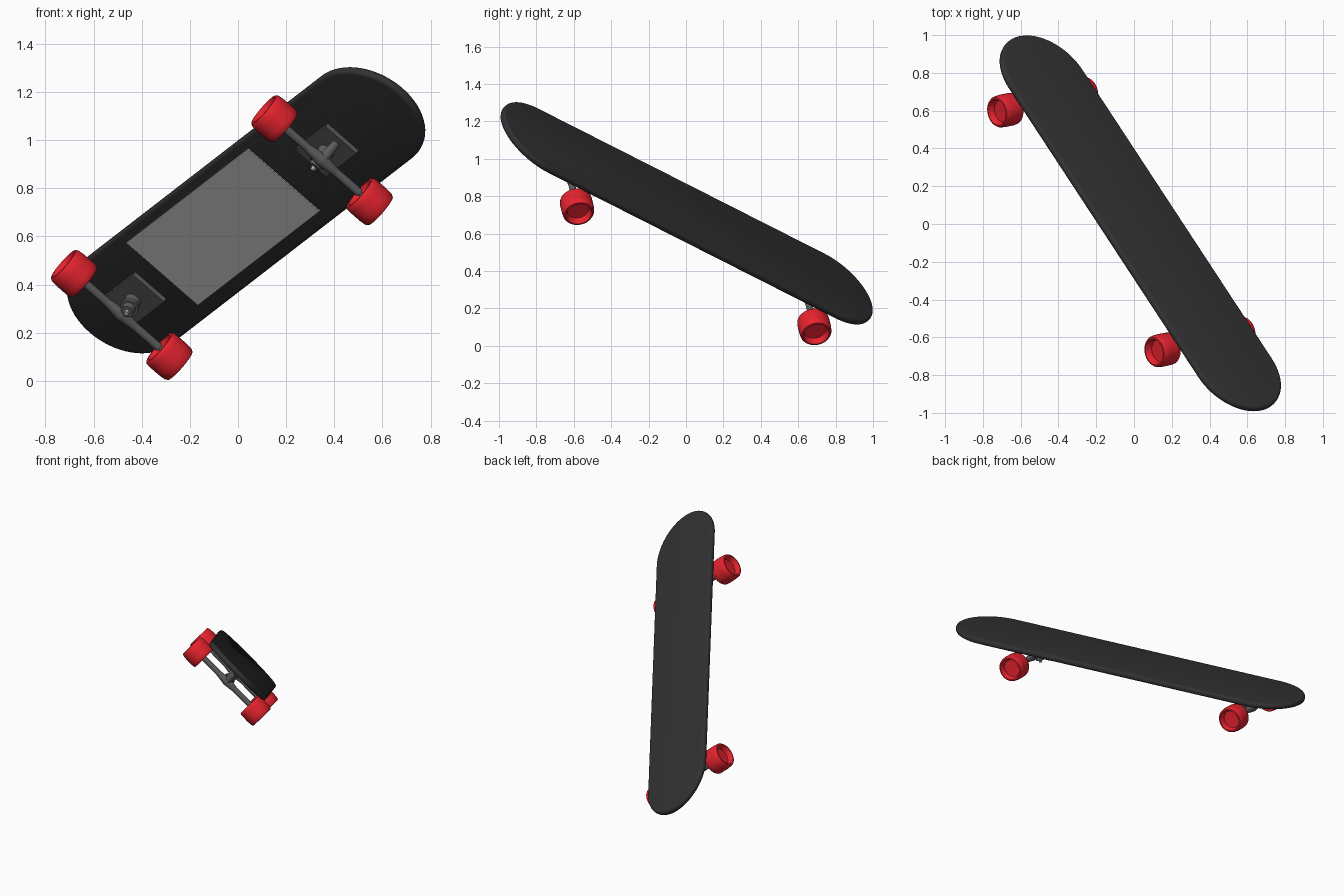
import bpy, bmesh, math
from mathutils import Vector, Matrix

if "Cube" in bpy.data.objects:
    bpy.data.objects.remove(bpy.data.objects["Cube"])

# Board frame: u along the deck, w along the axles, n out of the deck top
u = Vector((0.505, -0.770, 0.390)).normalized()
w = Vector((0.744, 0.160, -0.648))
w = (w - u * w.dot(u)).normalized()
n = u.cross(w)
FRAME = Matrix((u, w, n)).transposed().to_4x4()
FRAME.translation = (-0.067, 0.010, 0.595)


def material(name, r, g, b):
    m = bpy.data.materials.new(name)
    m.diffuse_color = (r, g, b, 1)
    m.use_nodes = True
    m.node_tree.nodes["Principled BSDF"].inputs["Base Color"].default_value = m.diffuse_color
    return m


CHARCOAL = material("deck_charcoal", 0.031, 0.031, 0.031)
PANEL = material("panel_light_grey", 0.62, 0.62, 0.62)
METAL = material("truck_grey", 0.105, 0.105, 0.105)
STEEL = material("nut_steel", 0.45, 0.45, 0.45)
RED = material("wheel_red", 0.86, 0.018, 0.030)


def finish(name, bm, mats, local=Matrix(), smooth=True):
    bmesh.ops.recalc_face_normals(bm, faces=bm.faces)
    me = bpy.data.meshes.new(name)
    bm.to_mesh(me)
    bm.free()
    for m in mats:
        me.materials.append(m)
    ob = bpy.data.objects.new(name, me)
    bpy.context.collection.objects.link(ob)
    ob.matrix_world = FRAME @ local
    if smooth:
        bpy.ops.object.select_all(action='DESELECT')
        ob.select_set(True)
        bpy.context.view_layer.objects.active = ob
        bpy.ops.object.shade_smooth_by_angle(angle=math.radians(35))
    return ob


def box(name, center, size, mat):
    bm = bmesh.new()
    bmesh.ops.create_cube(bm, size=1)
    bmesh.ops.scale(bm, vec=size, verts=bm.verts)
    return finish(name, bm, [mat], Matrix.Translation(center), False)


def rod(name, a, b, r1, r2, mat, seg=24):
    a, b = Vector(a), Vector(b)
    bm = bmesh.new()
    bmesh.ops.create_cone(bm, cap_ends=True, segments=seg, radius1=r1, radius2=r2, depth=(b - a).length)
    rot = (b - a).to_track_quat('Z', 'Y').to_matrix().to_4x4()
    return finish(name, bm, [mat], Matrix.Translation((a + b) / 2) @ rot)


def lathe(name, profile, center, side, mat):
    # profile of (radius, distance outward) spun round the axle
    bm = bmesh.new()
    vs = [bm.verts.new((r, t * side, 0)) for r, t in profile]
    es = [bm.edges.new(p) for p in zip(vs, vs[1:])]
    bmesh.ops.spin(bm, geom=vs + es, cent=(0, 0, 0), axis=(0, 1, 0), angle=math.tau, steps=40)
    bmesh.ops.remove_doubles(bm, verts=bm.verts, dist=1e-5)
    return finish(name, bm, [mat], Matrix.Translation(center))


# Deck: rounded-end outline, extruded, with softened rims
MID, STRAIGHT, END, HALF_W = 0.10, 0.995, 0.285, 0.257
BOTTOM, TOP = 0.094, 0.134
bm = bmesh.new()
outline = []
for s in (1, -1):
    for i in range(33):
        a = -math.pi / 2 + math.pi * i / 32
        outline.append(bm.verts.new((MID + s * (STRAIGHT + END * math.cos(a)), s * HALF_W * math.sin(a), BOTTOM)))
base = bm.faces.new(outline)
ext = bmesh.ops.extrude_face_region(bm, geom=[base])
bmesh.ops.translate(bm, vec=(0, 0, TOP - BOTTOM), verts=[g for g in ext['geom'] if isinstance(g, bmesh.types.BMVert)])
rims = [e for e in bm.edges if abs(e.verts[0].co.z - e.verts[1].co.z) < 1e-6]
bmesh.ops.bevel(bm, geom=rims, offset=0.017, segments=4, profile=0.5, affect='EDGES')
finish("deck", bm, [CHARCOAL])

# Grey panel on the underside
box("underside_panel", (-0.055, -0.010, BOTTOM - 0.002), (1.0, 0.40, 0.006), PANEL)

# Trucks, mirrored along the board
WHEEL = [(0, 0.024), (0.058, 0.026), (0.066, 0.056), (0.070, 0.061), (0.078, 0.060), (0.084, 0.050),
         (0.087, 0.020), (0.087, -0.030), (0.085, -0.050), (0.080, -0.056), (0.068, -0.056),
         (0.060, -0.035), (0, -0.033)]
for end, s in (("front", 1), ("rear", -1)):
    ax = s * 0.824
    px = ax - s * 0.033
    box(end + "_baseplate", (px, 0, 0.085), (0.25, 0.172, 0.022), METAL)
    rod(end + "_axle", (ax, -0.285, 0), (ax, 0.285, 0), 0.010, 0.010, METAL)
    rod(end + "_hanger", (ax, -0.21, 0), (ax, 0.21, 0), 0.018, 0.018, METAL)
    for side, k in (("left", -1), ("right", 1)):
        rod(f"{end}_{side}_hanger_shoulder", (ax, 0, 0), (ax, k * 0.08, 0), 0.028, 0.018, METAL)
    # Pivot arm toward the tip, bushing and kingpin toward the middle
    rod(end + "_pivot", (ax, 0, 0.0), (ax + s * 0.05, 0, 0.08), 0.024, 0.018, METAL)
    rod(end + "_hanger_ring", (ax - s * 0.048, 0, 0.012), (ax - s * 0.042, 0, 0.030), 0.038, 0.038, METAL)
    rod(end + "_bushing", (ax - s * 0.055, 0, -0.012), (ax - s * 0.03, 0, 0.08), 0.026, 0.036, METAL)
    rod(end + "_kingpin_nut", (ax - s * 0.060, 0, -0.028), (ax - s * 0.055, 0, -0.012), 0.010, 0.012, STEEL, 6)
    for side, k in (("left", -1), ("right", 1)):
        lathe(f"{end}_{side}_wheel", WHEEL, (ax, k * 0.265, 0), k, RED)
